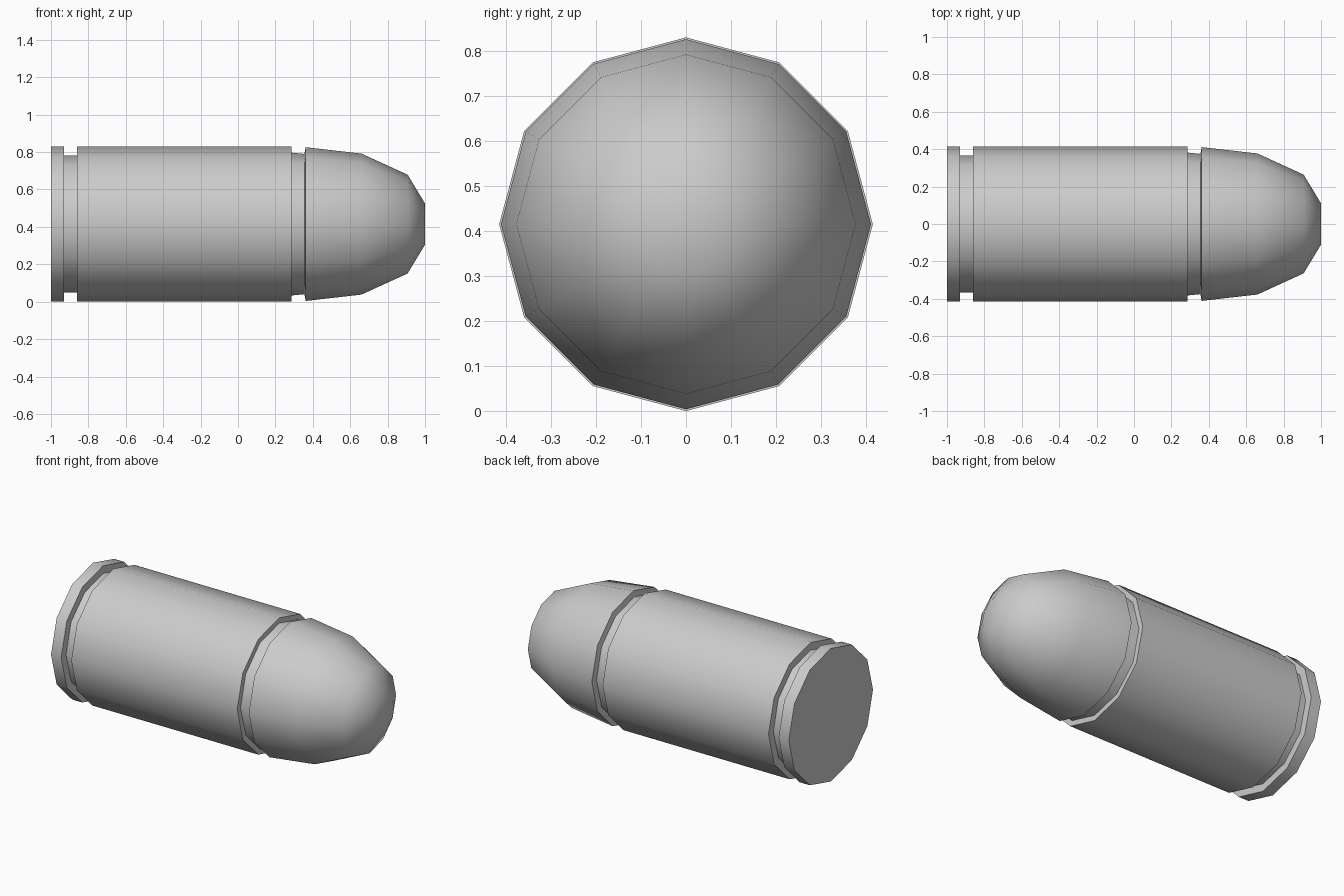
import bpy, bmesh, math

if "Cube" in bpy.data.objects:
    bpy.data.objects.remove(bpy.data.objects["Cube"])

SIDES = 12
AXIS_Z = 0.415


def lathe(name, profile, cap_start=False, cap_end=False):
    """Spin (x, radius) points about the lengthwise axis."""
    bm = bmesh.new()
    rings = []
    for x, r in profile:
        ring = []
        for i in range(SIDES):
            a = 2 * math.pi * i / SIDES
            ring.append(bm.verts.new((x, r * math.cos(a), AXIS_Z + r * math.sin(a))))
        rings.append(ring)
    for a, b in zip(rings, rings[1:]):
        for i in range(SIDES):
            j = (i + 1) % SIDES
            bm.faces.new((a[i], a[j], b[j], b[i]))
    if cap_start:
        bm.faces.new(rings[0][::-1])
    if cap_end:
        bm.faces.new(rings[-1])
    # Outward winding: spinning +y to +z with x forward faces away from the axis
    mesh = bpy.data.meshes.new(name)
    bm.to_mesh(mesh)
    bm.free()
    obj = bpy.data.objects.new(name, mesh)
    bpy.context.collection.objects.link(obj)
    bpy.ops.object.select_all(action='DESELECT')
    obj.select_set(True)
    bpy.context.view_layer.objects.active = obj
    bpy.ops.object.shade_smooth_by_angle(angle=math.radians(40))
    return obj


# Casing with rim, extractor groove and open mouth lip
lathe("casing", [(-1.0, 0.415), (-0.93, 0.415), (-0.93, 0.367), (-0.86, 0.367),
                 (-0.86, 0.415), (0.285, 0.415), (0.285, 0.382)], cap_start=True)

# Projectile with recessed neck and rounded, blunt nose
lathe("projectile", [(0.285, 0.382), (0.355, 0.375), (0.362, 0.411), (0.66, 0.377),
                     (0.907, 0.264), (1.0, 0.11)], cap_end=True)
